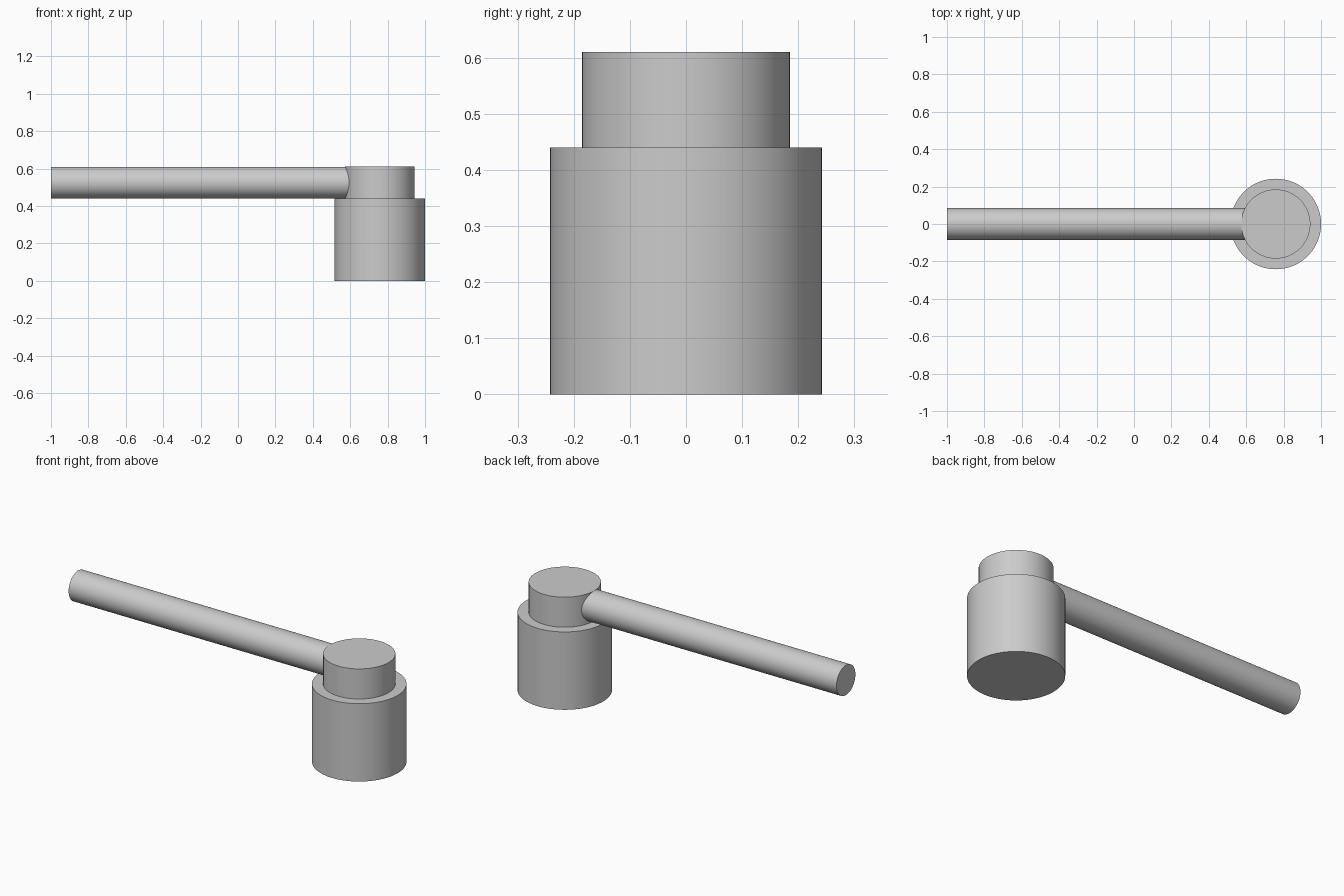
import bpy
import math

cube = bpy.data.objects.get("Cube")
if cube:
    bpy.data.objects.remove(cube, do_unlink=True)

grey = bpy.data.materials.new("plain grey")
grey.use_nodes = True
colour = (0.6, 0.6, 0.6, 1)
grey.diffuse_color = colour
grey.node_tree.nodes["Principled BSDF"].inputs["Base Color"].default_value = colour


def cylinder(name, radius, length, centre, rotation=(0, 0, 0)):
    bpy.ops.mesh.primitive_cylinder_add(
        vertices=96, radius=radius, depth=length, location=centre, rotation=rotation)
    part = bpy.context.object
    part.name = name
    part.data.materials.append(grey)
    bpy.ops.object.shade_smooth_by_angle(angle=math.radians(30))
    return part


HEAD_X = 0.758       # axis of the head
BASE_HEIGHT = 0.44
TOP = 0.61
collar_height = TOP - BASE_HEIGHT
mid = (TOP + BASE_HEIGHT) / 2

# Wide lower body and narrower collar on top of it
cylinder("head_body", 0.242, BASE_HEIGHT, (HEAD_X, 0, BASE_HEIGHT / 2))
cylinder("head_collar", 0.185, collar_height, (HEAD_X, 0, mid))

# Round handle running sideways into the collar
handle_end = 0.65
cylinder("handle", collar_height / 2 - 0.0005, handle_end + 1,
         ((handle_end - 1) / 2, 0, mid), (0, math.pi / 2, 0))
